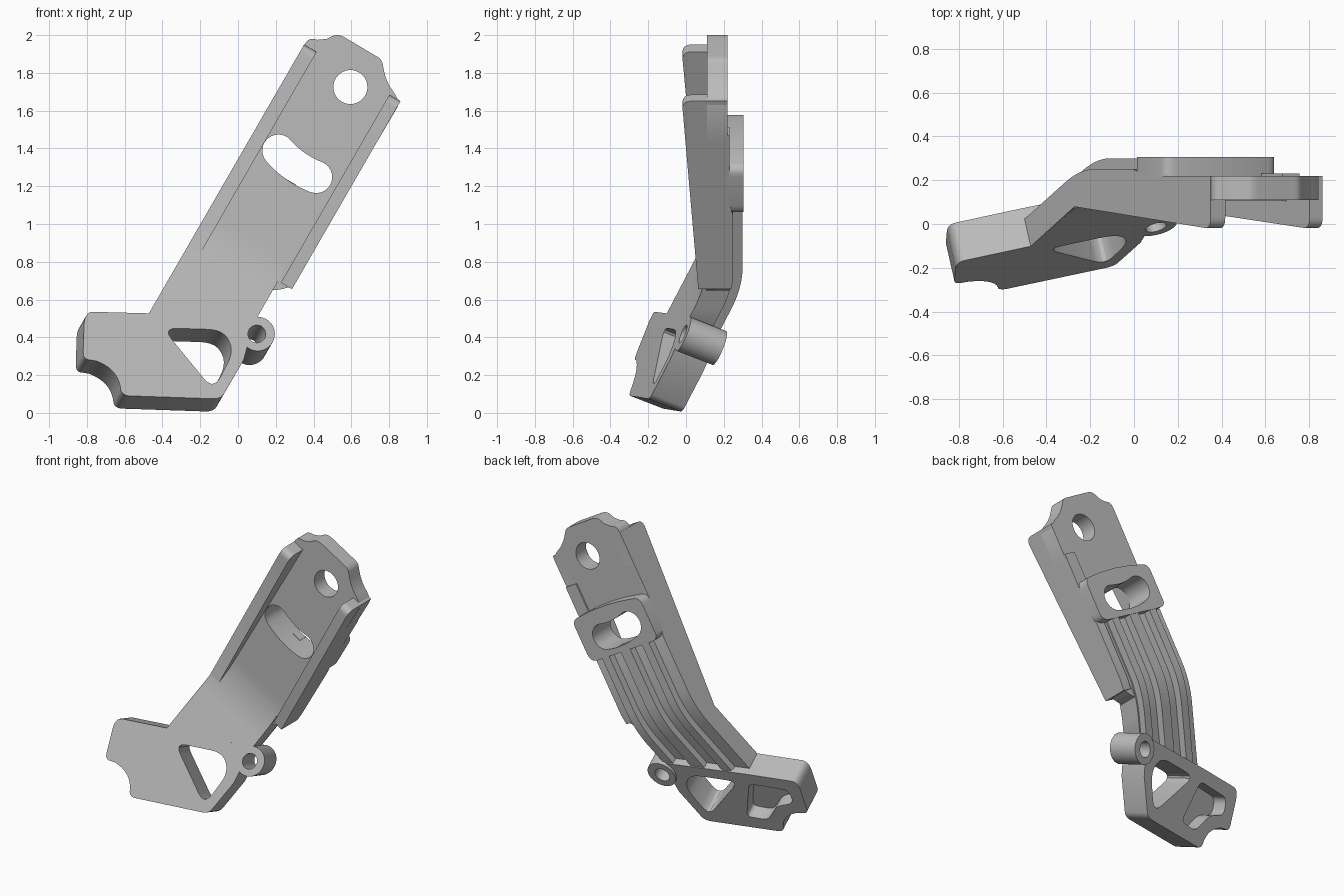
import bpy, bmesh, math
from mathutils import Vector

cube = bpy.data.objects.get("Cube")
if cube:
    bpy.data.objects.remove(cube, do_unlink=True)

metal = bpy.data.materials.new("cast_grey_metal")
metal.use_nodes = True
grey = (0.5, 0.5, 0.5, 1)
metal.diffuse_color = grey
metal.node_tree.nodes["Principled BSDF"].inputs["Base Color"].default_value = grey

# Arm frame: s runs up along the leaning arm, t runs across it
ALONG = Vector((0.5, 0, 0.866))
ACROSS = Vector((0.866, 0, -0.5))
BACK = Vector((0, 1, 0))
SLOPE = 0.45
FOOT_NORMAL = (BACK - ALONG * SLOPE).normalized()
LEFT, RIGHT = -0.672, -0.08


def arm_point(s, t, y):
    return ALONG * s + ACROSS * t + BACK * y


def foot_y(s):
    return -0.10 + SLOPE * (s - 0.224)


def on_foot(x, z):
    return Vector((x, foot_y(0.5 * x + 0.866 * z), z))


def bezier(a, b, c, n=8):
    a, b, c = Vector(a), Vector(b), Vector(c)
    return [a * (1 - u) ** 2 + b * 2 * u * (1 - u) + c * u * u
            for u in (i / n for i in range(n + 1))]


def rounded(pts, r, n=5):
    """Round every corner of a closed outline."""
    out = []
    for i, p in enumerate(pts):
        p, a, b = Vector(p), Vector(pts[i - 1]), Vector(pts[(i + 1) % len(pts)])
        ra, rb = min(r, (a - p).length * 0.45), min(r, (b - p).length * 0.45)
        out += bezier(p + (a - p).normalized() * ra, p, p + (b - p).normalized() * rb, n)
    return out


def circle(cx, cz, r, n=40):
    return [(cx + r * math.cos(math.tau * i / n), cz + r * math.sin(math.tau * i / n))
            for i in range(n)]


def prism(name, pts, vec, cutters=()):
    """Extrude a closed 3D outline along vec, then cut it."""
    bm = bmesh.new()
    a = [bm.verts.new(p) for p in pts]
    b = [bm.verts.new(Vector(p) + vec) for p in pts]
    bm.faces.new(a)
    bm.faces.new(b[::-1])
    for i in range(len(a)):
        bm.faces.new((a[i - 1], b[i - 1], b[i], a[i]))
    bmesh.ops.recalc_face_normals(bm, faces=bm.faces)
    mesh = bpy.data.meshes.new(name)
    bm.to_mesh(mesh)
    bm.free()
    mesh.materials.append(metal)
    ob = bpy.data.objects.new(name, mesh)
    bpy.context.collection.objects.link(ob)
    for c in cutters:
        mod = ob.modifiers.new("cut", "BOOLEAN")
        mod.operation, mod.solver, mod.object = "DIFFERENCE", "EXACT", c
    if cutters:
        bpy.context.view_layer.objects.active = ob
        for mod in list(ob.modifiers):
            bpy.ops.object.modifier_apply(modifier=mod.name)
    return ob


def cutter(name, pts, vec):
    ob = prism(name, pts, vec)
    ob.hide_render = True
    ob.hide_set(True)
    return ob


def foot_cutter(name, outline, start):
    return cutter(name, [on_foot(*p) + FOOT_NORMAL * start for p in outline], FOOT_NORMAL * 0.5)


def bend(y, off, start, r=0.13):
    """Line rising along the foot, turning smoothly into a flat run at depth y."""
    k = 0.224 + (y + 0.10 - off) / SLOPE
    return [(start, foot_y(start) + off)] + [tuple(v) for v in bezier(
        (k - r, foot_y(k - r) + off), (k, y), (k + r, y), 12)]


def across(name, profile, t0, t1, cutters=()):
    return prism(name, [arm_point(s, t0, y) for s, y in profile], ACROSS * (t1 - t0), cutters)


# Cutters
tri_hole = foot_cutter("triangle_cutter", rounded(
    [(-0.40, 0.45), (-0.08, 0.44), (-0.02, 0.33), (-0.13, 0.12)], 0.08), -0.2)
boss_hole = foot_cutter("boss_hole_cutter", circle(0.10, 0.418, 0.047), -0.2)
pocket = foot_cutter("pocket_cutter", rounded(
    [(-0.47, 0.45), (-0.73, 0.45), (-0.74, 0.35), (-0.62, 0.30), (-0.53, 0.17),
     (-0.39, 0.17)], 0.04), 0.09)
pivot = cutter("pivot_cutter", [(x, -0.3, z) for x, z in circle(0.595, 1.725, 0.09)], BACK)

# Curved slot, concentric with the pivot hole
PS, PT, SR, SW = 1.787, -0.345, 0.505, 0.085


def slot_point(ang, r):
    return PS - r * math.cos(ang), PT + r * math.sin(ang)


a0, a1 = math.radians(-19), math.radians(9)
steps = [i / 12 for i in range(13)]
slot_outline = [slot_point(a0 + (a1 - a0) * u, SR + SW) for u in steps]
for end, side in ((a1, 1), (a0, -1)):
    cs, ct = slot_point(end, SR)
    for u in steps[1:-1]:
        w = math.pi * u
        radial, tang = side * SW * math.cos(w), side * SW * math.sin(w)
        slot_outline.append((cs - radial * math.cos(end) + tang * math.sin(end),
                             ct + radial * math.sin(end) + tang * math.cos(end)))
    if side == 1:
        slot_outline += [slot_point(a1 + (a0 - a1) * u, SR - SW) for u in steps]
slot = cutter("slot_cutter", [arm_point(s, t, -0.3) for s, t in slot_outline], BACK)

# Foot plate with scalloped corner
scallop = [tuple(v) for v in bezier((-0.75, 0.275), (-0.63, 0.23), (-0.62, 0.12), 10)]
foot_outline = (
    [tuple(v) for v in bezier((-0.815, 0.47), (-0.81, 0.535), (-0.77, 0.535), 5)]
    + [(-0.47, 0.527), (0.09, 0.50), (0.03, 0.28)]
    + [tuple(v) for v in bezier((-0.075, 0.10), (-0.09, 0.075), (-0.13, 0.075), 5)]
    + [tuple(v) for v in bezier((-0.57, 0.09), (-0.61, 0.09), (-0.62, 0.12), 5)][:-1]
    + scallop[::-1]
    + [tuple(v) for v in bezier((-0.78, 0.28), (-0.82, 0.28), (-0.82, 0.32), 5)])
prism("foot_plate", [on_foot(*p) for p in foot_outline], FOOT_NORMAL * 0.19,
      (tri_hole, boss_hole, pocket))

# Side boss
prism("side_boss", [on_foot(*p) for p in circle(0.105, 0.418, 0.09)], FOOT_NORMAL * 0.21,
      (boss_hole,))

# Bent web between the flanges
base_back = bend(0.25, 0.15, 0.13) + [(1.16, 0.25), (1.25, 0.22)]
web_front = bend(0.11, 0, 0.2, 0.15)
across("arm_web", web_front + [(1.65, 0.11), (1.65, 0.22)] + base_back[::-1],
       -0.665, -0.165, (tri_hole, boss_hole, slot))


def flange_end(s):
    return [tuple(v) for v in bezier((s - 0.05, -0.018), (s, -0.02), (s, 0.03), 6)] + [(s, 0.22)]


# Tall left flange and short right flange
across("left_flange", [(0.2, foot_y(0.2)), (0.62, 0.079)] + flange_end(1.864)
       + base_back[::-1], LEFT, -0.595)
across("right_flange", [(0.71, 0.065)] + flange_end(1.86)
       + [(1.25, 0.22), (1.16, 0.25), (0.78, 0.25), (0.71, 0.24)], -0.148, RIGHT)

# Filler between the web and the right flange, with a sloping lower end
filler = [(0.655, -0.17), (0.66, -0.155), (0.685, -0.125), (0.71, -0.10), (0.73, RIGHT),
          (1.65, RIGHT), (1.65, -0.17)]
prism("web_edge", [arm_point(s, t, 0.105) for s, t in filler], BACK * 0.125)

# Tip plate with pivot hole
tip = ([tuple(v) for v in bezier((0.35, 1.945), (0.37, 1.995), (0.42, 1.975), 5)]
       + [(0.47, 1.98)]
       + [tuple(v) for v in bezier((0.50, 1.995), (0.53, 2.01), (0.57, 1.985), 5)]
       + [tuple(v) for v in bezier((0.73, 1.89), (0.76, 1.875), (0.765, 1.85), 5)]
       + [tuple(v) for v in bezier((0.775, 1.80), (0.79, 1.74), (0.83, 1.69), 5)]
       + [(0.85, 1.65), (0.848, 1.625)])
tip_pts = [Vector((x, 0.11, z)) for x, z in tip]
tip_pts += [arm_point(1.6, RIGHT, 0.11), arm_point(1.6, LEFT, 0.11)]
prism("tip_plate", tip_pts, BACK * 0.11, (pivot,))

# Raised slot pad on the back
pad = ([(1.20, LEFT)] + [tuple(v) for v in bezier((1.40, LEFT), (1.45, LEFT), (1.455, -0.62), 5)]
       + [(1.468, -0.50), (1.473, -0.38), (1.468, -0.25)]
       + [tuple(v) for v in bezier((1.455, -0.13), (1.45, RIGHT), (1.40, RIGHT), 5)]
       + [tuple(v) for v in bezier((1.22, RIGHT), (1.16, RIGHT), (1.16, -0.14), 5)]
       + [tuple(v) for v in bezier((1.16, -0.61), (1.16, LEFT), (1.20, LEFT), 5)][:-1])
prism("slot_pad", [arm_point(s, t, 0.20) for s, t in pad], BACK * 0.105, (slot,))

# Stiffening ribs following the bend on the back
rib = bend(0.30, 0.20, 0.2) + [(1.2, 0.30), (1.2, 0.24)] + bend(0.24, 0.14, 0.2)[::-1]
for name, t0, t1 in (("left_rib", -0.585, -0.525), ("middle_rib", -0.42, -0.34),
                     ("right_rib", -0.235, -0.175)):
    across(name, rib, t0, t1, (tri_hole, boss_hole))

# Smooth the rounded surfaces, keep hard edges
bpy.ops.object.select_all(action="DESELECT")
for ob in bpy.context.collection.objects:
    if ob.type == "MESH" and not ob.hide_render and metal.name in ob.data.materials:
        ob.select_set(True)
        bpy.context.view_layer.objects.active = ob
bpy.ops.object.shade_smooth_by_angle(angle=math.radians(30))
